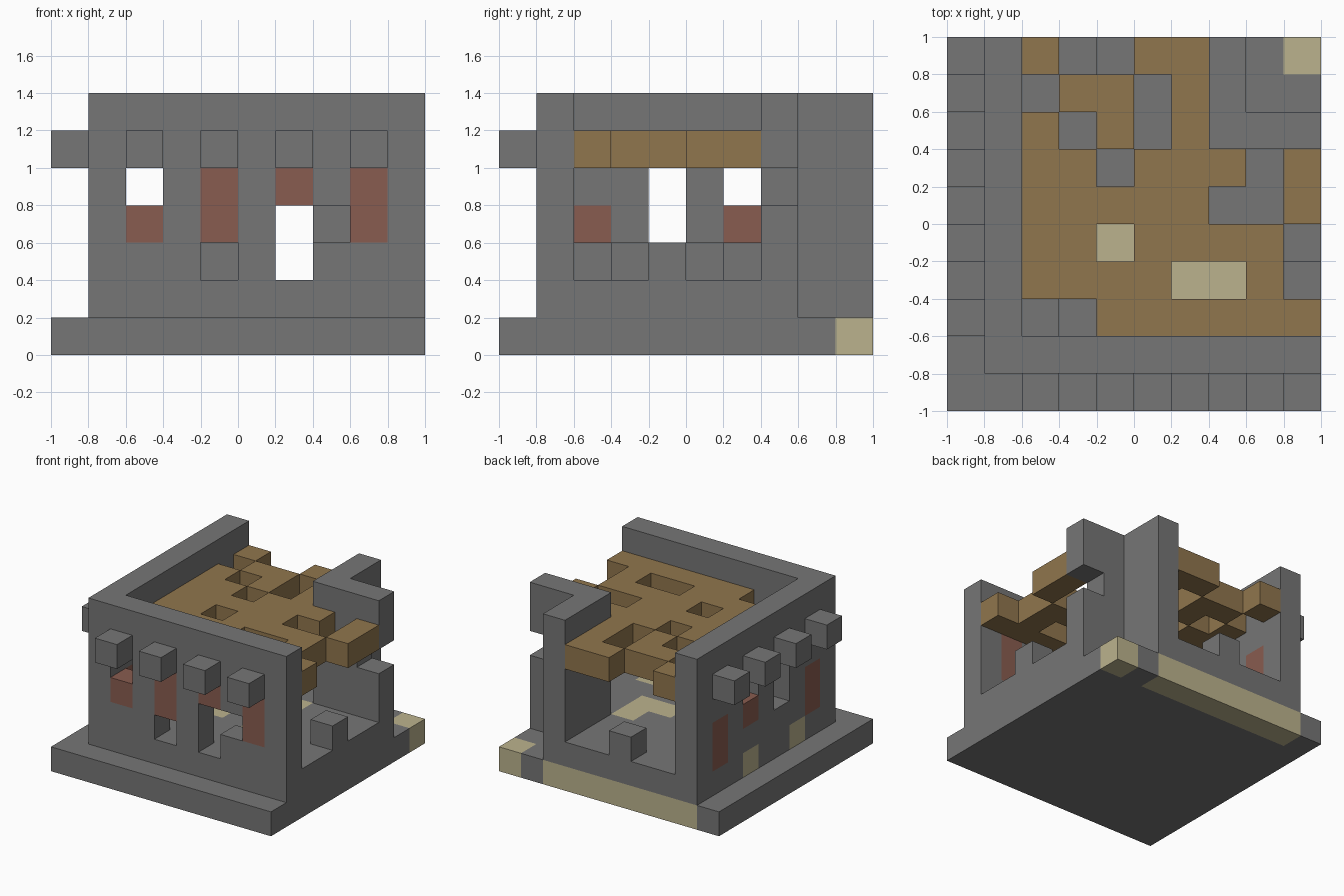
import bpy, bmesh
from itertools import product
from mathutils import Vector

if "Cube" in bpy.data.objects:
    bpy.data.objects.remove(bpy.data.objects["Cube"], do_unlink=True)

CELL = 0.2
N = 10  # blocks along each side


def material(name, colour):
    m = bpy.data.materials.new(name)
    m.use_nodes = True
    m.diffuse_color = (*colour, 1)
    m.node_tree.nodes["Principled BSDF"].inputs["Base Color"].default_value = (*colour, 1)
    return m


stone = material("grey stone", (0.18, 0.18, 0.18))
sand = material("pale sandstone", (0.5, 0.45, 0.27))
wood = material("brown planks", (0.28, 0.18, 0.075))
clay = material("red clay", (0.25, 0.107, 0.08))

grid = {}       # block position -> part name
part_mat = {}   # part name -> material


def fill(name, mat, xs, ys, zs):
    part_mat[name] = mat
    for c in product(xs, ys, zs):
        grid[c] = name


def put(name, mat, cells):
    part_mat[name] = mat
    for c in cells:
        grid[c] = name


def clear(cells):
    for c in cells:
        grid.pop(c, None)


# Base slab with sandstone edge
fill("base_slab", stone, range(N), range(N), [0])
fill("base_edge", sand, range(1, 8), [9], [0])
put("base_corner", sand, [(9, 9, 0)])

# Raised floor with sandstone patches
fill("floor", stone, range(2, 10), range(2, 7), [1])
fill("floor", stone, range(2, 7), range(7, 10), [1])
put("floor_patches", sand,
    [(x, y, 1) for x, y in ((4, 4), (6, 3), (7, 3), (6, 6), (6, 5), (5, 5))])

# Outer walls
fill("front_wall", stone, range(1, N), [1], range(1, 7))
fill("side_wall", stone, [1], range(1, N), range(1, 7))
put("side_wall_patches", sand, [(1, 3, 1), (1, 6, 1)])

# Inner corner walls, with one block fallen out
fill("inner_wall", stone, range(7, N), [7], range(1, 7))
fill("inner_wall", stone, [7], range(7, N), range(1, 7))
clear([(9, 7, 4)])

# Window openings and clay infill
clear([(2, 1, 4), (4, 1, 2), (6, 1, 2), (6, 1, 3), (7, 1, 3)])
clear([(1, 4, 3), (1, 4, 4), (1, 6, 4)])
put("front_window_infill", clay,
    [(2, 1, 3), (4, 1, 3), (4, 1, 4), (6, 1, 4), (8, 1, 3), (8, 1, 4)])
put("side_window_infill", clay,
    [(1, 2, 2), (1, 2, 3), (1, 6, 3), (1, 8, 2), (1, 8, 3)])

# Projecting blocks above the windows
for n in (2, 4, 6, 8):
    put("front_corbels", stone, [(n, 0, 5)])
    put("side_corbels", stone, [(0, n, 5)])

# Loose blocks standing on the floor
put("floor_blocks", stone, [(9, 4, 2), (4, 9, 2)])
put("floor_blocks", stone, [(2 + y % 2, y, 2) for y in (2, 3, 5, 6)])

# Broken plank ceiling, rows listed from back to front
ceiling = ("#..##...",
           ".##.#...",
           "#.#.#...",
           "##.###.#",
           "#####..#",
           "##.####.",
           "####..#.",
           "..######")
for row, line in enumerate(ceiling):
    put("plank_ceiling", wood,
        [(2 + n, 9 - row, 5) for n, ch in enumerate(line) if ch == "#"])

# Turn each part into a mesh made of its exposed block faces
AXES = [Vector(v) for v in ((1, 0, 0), (0, 1, 0), (0, 0, 1))]


def build(name):
    bm = bmesh.new()
    for cell in [c for c, p in grid.items() if p == name]:
        centre = Vector(cell) + Vector((0.5, 0.5, 0.5))
        for a, s in product(range(3), (-1, 1)):
            d = AXES[a] * s
            if tuple(int(v) for v in Vector(cell) + d) in grid:
                continue
            u = AXES[(a + 1) % 3] * s / 2
            v = AXES[(a + 2) % 3] / 2
            mid = centre + d / 2
            pts = [mid - u - v, mid + u - v, mid + u + v, mid - u + v]
            bm.faces.new([bm.verts.new((p - Vector((5, 5, 0))) * CELL) for p in pts])
    bmesh.ops.remove_doubles(bm, verts=bm.verts, dist=0.001)
    mesh = bpy.data.meshes.new(name)
    bm.to_mesh(mesh)
    bm.free()
    mesh.materials.append(part_mat[name])
    bpy.context.scene.collection.objects.link(bpy.data.objects.new(name, mesh))


for part in part_mat:
    build(part)
